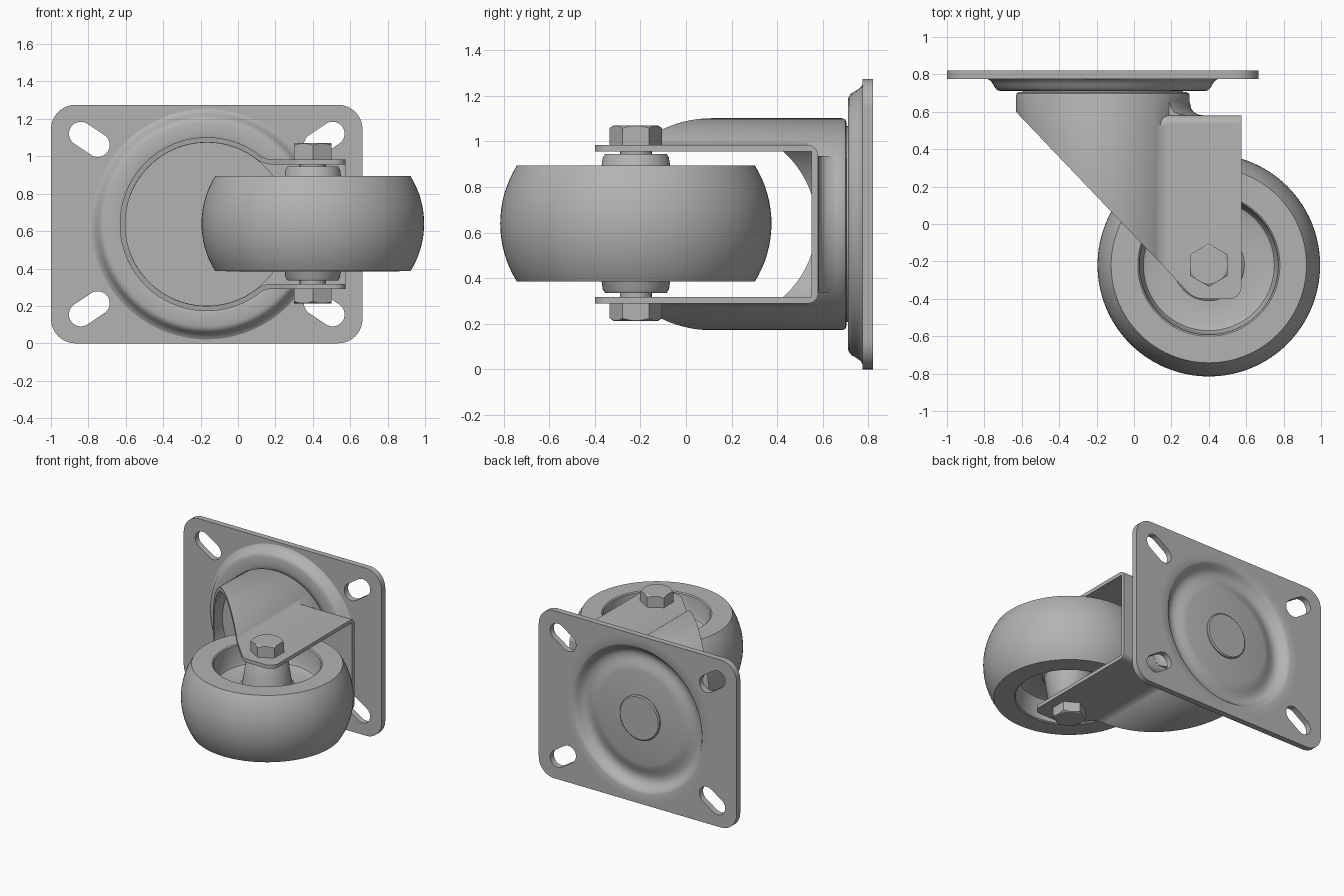
import bpy, bmesh
from math import sin, cos, pi, sqrt, atan2, radians
from mathutils import Matrix, Vector

cube = bpy.data.objects.get("Cube")
if cube:
    bpy.data.objects.remove(cube, do_unlink=True)

steel = bpy.data.materials.new("grey_steel")
steel.use_nodes = True
GREY = (0.45, 0.45, 0.45, 1)
steel.diffuse_color = GREY
steel.node_tree.nodes["Principled BSDF"].inputs["Base Color"].default_value = GREY

PX, PZ = -0.167, 0.637      # swivel axis (along y)
WX, WY, WZ = 0.4, -0.22, 0.64   # wheel centre (axle along z)
ALONG_Y = Matrix.Translation((PX, 0, PZ)) @ Matrix.Rotation(-pi / 2, 4, 'X')
ALONG_Z = Matrix.Translation((WX, WY, 0))


def add_mesh(name, bm):
    bmesh.ops.recalc_face_normals(bm, faces=bm.faces)
    mesh = bpy.data.meshes.new(name)
    bm.to_mesh(mesh)
    bm.free()
    mesh.materials.append(steel)
    ob = bpy.data.objects.new(name, mesh)
    bpy.context.collection.objects.link(ob)
    return ob


def activate(ob):
    bpy.ops.object.select_all(action='DESELECT')
    ob.select_set(True)
    bpy.context.view_layer.objects.active = ob


def smooth(ob, angle=30):
    activate(ob)
    bpy.ops.object.shade_smooth_by_angle(angle=radians(angle))


def arc(cx, cy, r, a0, a1, n):
    return [(cx + r * cos(a0 + (a1 - a0) * i / n), cy + r * sin(a0 + (a1 - a0) * i / n))
            for i in range(n + 1)]


def prism(name, pts, lo, hi, axis):
    """Extrude a flat outline along y (points are x, z) or z (points are x, y)."""
    place = (lambda a, b, h: (a, h, b)) if axis == 'y' else (lambda a, b, h: (a, b, h))
    bm = bmesh.new()
    face = bm.faces.new([bm.verts.new(place(a, b, lo)) for a, b in pts])
    new = bmesh.ops.extrude_face_region(bm, geom=[face])["geom"]
    bmesh.ops.translate(bm, vec=Vector(place(0, 0, hi - lo)),
                        verts=[v for v in new if isinstance(v, bmesh.types.BMVert)])
    return add_mesh(name, bm)


def lathe(name, prof, matrix, segs=96):
    """Revolve a closed (radius, height) profile."""
    bm = bmesh.new()
    vs = [bm.verts.new((r, 0, h)) for r, h in prof]
    es = [bm.edges.new((vs[i - 1], vs[i])) for i in range(len(vs))]
    bmesh.ops.spin(bm, geom=vs + es, cent=(0, 0, 0), axis=(0, 0, 1),
                   angle=2 * pi, steps=segs)
    bmesh.ops.remove_doubles(bm, verts=bm.verts, dist=1e-5)
    bm.transform(matrix)
    return add_mesh(name, bm)


def boolean(ob, other, op):
    activate(ob)
    mod = ob.modifiers.new(op, 'BOOLEAN')
    mod.operation, mod.object, mod.solver = op, other, 'EXACT'
    bpy.ops.object.modifier_apply(modifier=mod.name)
    bpy.data.objects.remove(other, do_unlink=True)


# Mounting plate: rounded rectangle with four slots and a round opening
def rounded_rect(hx, hz, r):
    pts = []
    for k, (sx, sz) in enumerate([(1, 1), (-1, 1), (-1, -1), (1, -1)]):
        pts += arc(sx * (hx - r), sz * (hz - r), r, k * pi / 2, (k + 1) * pi / 2, 10)
    return pts


def slot(sx, sz):
    t = atan2(0.06, 0.09)
    pts = arc(0.673, 0.483, 0.064, t - pi / 2, t + pi / 2, 14)
    pts += arc(0.583, 0.423, 0.064, t + pi / 2, t + 3 * pi / 2, 14)
    return [(sx * a, sz * b) for a, b in pts]


outlines = [rounded_rect(0.8325, 0.6375, 0.13), arc(0, 0, 0.615, 0, 2 * pi, 96)[:-1]]
outlines += [slot(sx, sz) for sx in (-1, 1) for sz in (-1, 1)]
curve = bpy.data.curves.new("mounting_plate", 'CURVE')
curve.dimensions, curve.fill_mode, curve.extrude = '2D', 'BOTH', 0.0225
for pts in outlines:
    sp = curve.splines.new('POLY')
    sp.points.add(len(pts) - 1)
    for p, (a, b) in zip(sp.points, pts):
        p.co = (a, b, 0, 1)
    sp.use_cyclic_u = True
curve.materials.append(steel)
plate = bpy.data.objects.new("mounting_plate", curve)
bpy.context.collection.objects.link(plate)
plate.matrix_world = (Matrix.Translation((PX, 0.7975, PZ + 0.0005))
                      @ Matrix.Rotation(pi / 2, 4, 'X'))
activate(plate)
bpy.ops.object.convert(target='MESH')
smooth(plate)

# Pressed dish in the plate, swivel race and pivot rivet
smooth(lathe("pressed_dish", [
    (0, 0.74), (0.42, 0.74), (0.45, 0.715), (0.48, 0.71), (0.545, 0.71), (0.562, 0.715),
    (0.575, 0.727), (0.587, 0.748), (0.6, 0.766), (0.616, 0.775), (0.616, 0.82),
    (0.555, 0.82), (0.54, 0.814), (0.525, 0.798), (0.51, 0.778), (0.49, 0.762),
    (0.465, 0.756), (0.44, 0.758), (0.41, 0.768), (0.38, 0.78), (0.35, 0.786), (0, 0.786)],
    ALONG_Y), 40)
smooth(lathe("swivel_race", [(0, 0.69), (0.43, 0.69), (0.43, 0.745), (0, 0.745)], ALONG_Y))
smooth(lathe("pivot_rivet", [(0, 0.75), (0.168, 0.75), (0.168, 0.795), (0.16, 0.802),
                             (0, 0.802)], ALONG_Y))

# Fork: round head blending into two flat legs, hollowed and cut diagonally
R, H, F, T = 0.465, 0.347, 0.12, 0.028


def fork_outline(r, h, f, x_end):
    dx = sqrt((r + f) ** 2 - (h + f) ** 2)
    a = atan2(h + f, dx)
    top = arc(dx, h + f, f, -pi / 2, a - pi, 10)
    side = [(x_end, h)] + top + arc(0, 0, r, a, pi, 40)[1:]
    full = side + [(x, -z) for x, z in reversed(side[:-1])]
    return [(PX + x, PZ + z) for x, z in full]


fork = lathe("fork", [(0, -0.5), (R, -0.5), (R, 0.685), (R - 0.006, 0.699),
                      (R - 0.02, 0.705), (0, 0.705)], ALONG_Y)
bend = 0.045
u_top = arc(0.58 - bend, H - bend, bend, 0, pi / 2, 8)
u_shape = [(-0.45, H)] + u_top[::-1] + [(y, -z) for y, z in u_top] + [(-0.45, -H)]
bm = bmesh.new()
face = bm.faces.new([bm.verts.new((0, y, PZ + z)) for y, z in u_shape])
new = bmesh.ops.extrude_face_region(bm, geom=[face])["geom"]
bmesh.ops.translate(bm, vec=(0.6, 0, 0),
                    verts=[v for v in new if isinstance(v, bmesh.types.BMVert)])
boolean(fork, add_mesh("fork_legs", bm), 'UNION')
boolean(fork, prism("fork_blend", fork_outline(R - 0.001, H - 0.001, F, 0.72),
                    -0.45, 0.53, 'y'), 'UNION')

# Flared step between the head and the web
flare = lathe("flare", [(0.445, 0.56), (0.445, 0.65), (0.466, 0.65), (0.472, 0.62),
                        (0.487, 0.598), (0.508, 0.586), (0.535, 0.581), (0.535, 0.56)], ALONG_Y)
boolean(flare, prism("flare_limit", [(0.1, PZ - 0.3), (0.6, PZ - 0.3), (0.6, PZ + 0.3),
                                     (0.1, PZ + 0.3)], 0.5, 0.7, 'y'), 'INTERSECT')
boolean(fork, flare, 'UNION')

side_cut = [(-0.7, 0.8), (-0.7, 0.672)]
side_cut += arc(0.37, -0.29, 0.11, radians(224), 3 * pi / 2, 8)
side_cut += arc(0.51, -0.335, 0.065, -pi / 2, 0, 8) + [(0.575, 0.8)]
boolean(fork, prism("side_shape", side_cut, 0, 1.3, 'z'), 'INTERSECT')
boolean(fork, prism("leg_space", fork_outline(R - T, H - T, F + T, 1.0),
                    -0.8, 0.55, 'y'), 'DIFFERENCE')
boolean(fork, lathe("head_space", [(0, 0.4), (R - T - 0.001, 0.4), (R - T - 0.001, 0.675),
                                   (0, 0.675)], ALONG_Y), 'DIFFERENCE')
smooth(fork)

# Wheel: crowned tread, recessed faces and hub
crown = [(0.115 + 0.48 * cos(t), 0.48 * sin(t))
         for t in [radians(-32 + 4 * i) for i in range(17)]]
face_half = [(0.38, 0.255), (0.372, 0.248), (0.36, 0.12), (0.35, 0.1), (0.33, 0.09),
             (0.19, 0.09), (0.172, 0.105), (0.145, 0.29), (0.135, 0.305), (0, 0.305)]
wheel_prof = crown + face_half + [(r, -z) for r, z in reversed(face_half)]
smooth(lathe("wheel", wheel_prof, Matrix.Translation((WX, WY, WZ)), 128), 32)

# Axle with a chamfered hexagon head and nut
smooth(lathe("axle", [(0, 0.25), (0.07, 0.25), (0.07, 1.03), (0, 1.03)], ALONG_Z, 48))
for name, base, tip in (("bolt_head", 0.98, 1.07), ("bolt_nut", 0.295, 0.213)):
    s = 1 if tip > base else -1
    hexagon = arc(WX, WY, 0.115, pi / 2, 5 * pi / 2, 6)[:-1]
    ob = prism(name, hexagon, min(base, tip), max(base, tip), 'z')
    boolean(ob, lathe("chamfer", [(0, base - s * 0.02), (0.13, base - s * 0.02),
                                  (0.13, tip - s * 0.021), (0.096, tip + s * 0.001),
                                  (0, tip + s * 0.001)], ALONG_Z, 72), 'INTERSECT')
    smooth(ob, 25)
